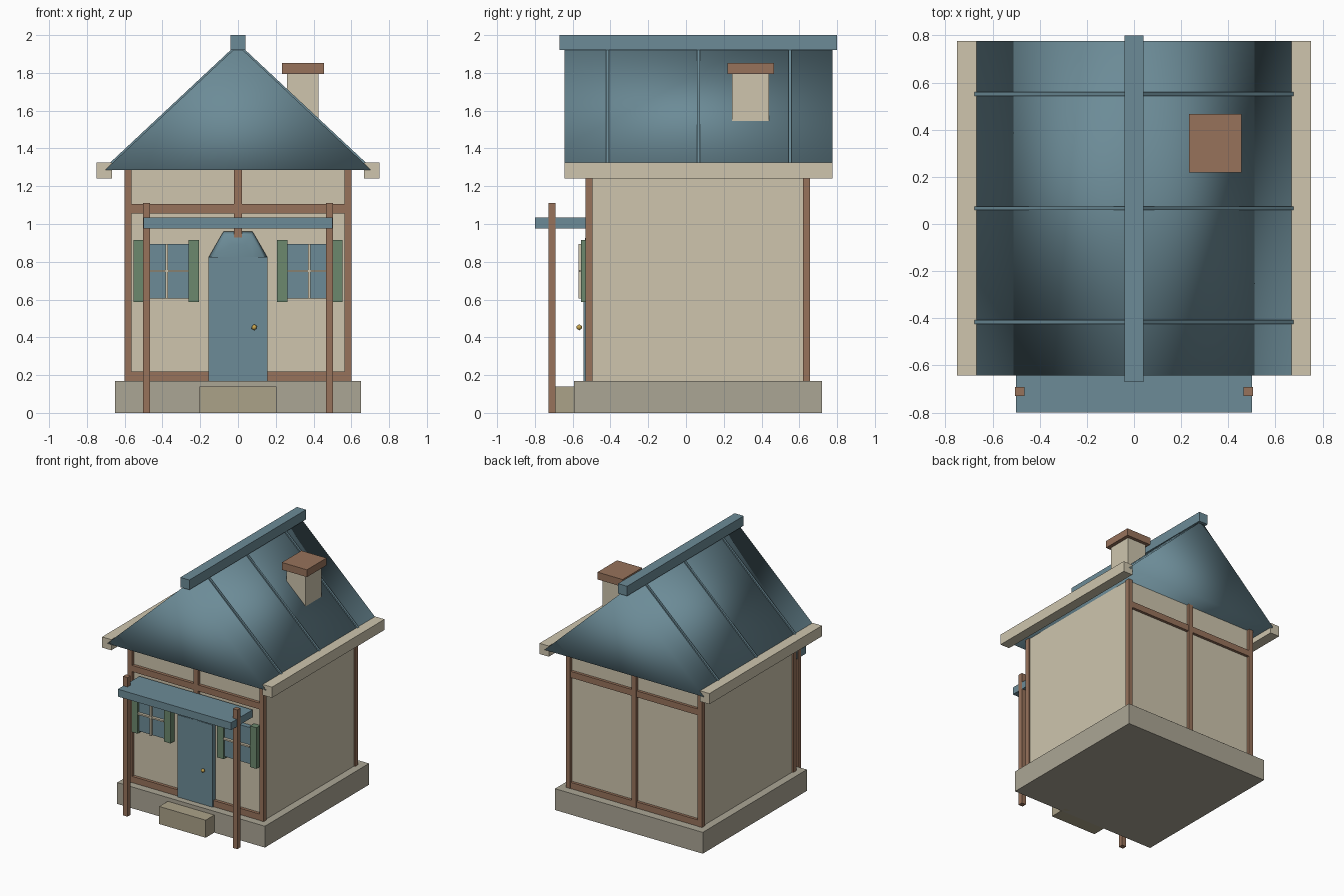
import bpy, bmesh, math
from mathutils import Matrix, Vector

if "Cube" in bpy.data.objects:
    bpy.data.objects.remove(bpy.data.objects["Cube"])


def mat(name, r, g, b):
    m = bpy.data.materials.new(name)
    m.diffuse_color = (r, g, b, 1)
    m.use_nodes = True
    m.node_tree.nodes["Principled BSDF"].inputs["Base Color"].default_value = m.diffuse_color
    return m


BLUE = mat("slate_blue", .15, .26, .31)
CREAM = mat("cream", .62, .56, .42)
BROWN = mat("timber_brown", .31, .17, .105)
STONE = mat("stone", .41, .38, .30)
TAN = mat("step_tan", .41, .36, .25)
GREEN = mat("shutter_green", .15, .25, .155)
GOLD = mat("brass", .58, .38, .08)


def finish(name, bm, material, smooth=False):
    bmesh.ops.recalc_face_normals(bm, faces=bm.faces)
    for f in bm.faces:
        f.smooth = smooth
    me = bpy.data.meshes.new(name)
    bm.to_mesh(me)
    bm.free()
    me.materials.append(material)
    ob = bpy.data.objects.new(name, me)
    bpy.context.collection.objects.link(ob)
    return ob


def box(name, x, y, z, material):
    """Box from (min, max) ranges on each axis."""
    bm = bmesh.new()
    bmesh.ops.create_cube(bm, size=1)
    for v in bm.verts:
        v.co = [r[0] if c < 0 else r[1] for r, c in zip((x, y, z), v.co)]
    return finish(name, bm, material)


def pair(name, x, y, z, material):
    """Two boxes mirrored across x = 0."""
    box(name + "_right", x, y, z, material)
    box(name + "_left", (-x[1], -x[0]), y, z, material)


def prism(name, profile, y0, y1, material, smooth=False):
    """Extrude an xz profile along y."""
    bm = bmesh.new()
    face = bm.faces.new([bm.verts.new((x, y0, z)) for x, z in profile])
    ext = bmesh.ops.extrude_face_region(bm, geom=[face])["geom"]
    moved = [v for v in ext if isinstance(v, bmesh.types.BMVert)]
    bmesh.ops.translate(bm, verts=moved, vec=(0, y1 - y0, 0))
    return finish(name, bm, material, smooth)


# Base, step and walls
box("foundation", (-.652, .652), (-.592, .72), (0, .17), STONE)
box("front_step", (-.205, .205), (-.70, -.55), (0, .14), TAN)
box("walls", (-.59, .59), (-.507, .632), (.17, 1.29), CREAM)

# Timber framing on both gable ends
for side, y in (("front", (-.533, -.495)), ("back", (.62, .656))):
    pair(side + "_corner_post", (.563, .60), y, (.17, 1.29), BROWN)
    box(side + "_centre_post", (-.02, .02), y, (.17, 1.29), BROWN)
    for part, z in (("sill_beam", (.17, .22)), ("cross_beam", (1.055, 1.105))):
        box(side + "_" + part, (-.575, .575), (y[0] + .002, y[1] - .002), z, BROWN)

# Roof: smooth-shaded closed prism
EAVE, APEX, HALF = 1.285, 1.945, .705
prism("roof", [(-HALF, EAVE), (HALF, EAVE), (0, APEX)], -.643, .776, BLUE, True)

# Seams lying on each roof slope
slope = Vector((HALF, EAVE - APEX)).normalized()
normal = Vector((-slope.y, slope.x))
top, low = Vector((0, APEX)), Vector((HALF - .022, EAVE + .022))
for i, y in enumerate((-.415, .067, .551)):
    for side, s in (("right", 1), ("left", -1)):
        pts = [top - normal * .008, low - normal * .008,
               low + normal * .009, top + normal * .009]
        prism(f"roof_seam_{side}_{i + 1}", [(s * p.x, p.y) for p in pts],
              y - .008, y + .008, BLUE)

box("ridge_cap", (-.04, .04), (-.67, .80), (1.922, 2.0), BLUE)
pair("eave_board", (.668, .75), (-.643, .776), (1.24, 1.325), CREAM)

# Chimney
box("chimney", (.26, .427), (.243, .44), (1.45, 1.80), CREAM)
box("chimney_cap", (.234, .455), (.219, .466), (1.795, 1.853), BROWN)

# Door with a low-poly domed top and a knob
box("door", (-.155, .155), (-.543, -.50), (.17, .825), BLUE)
bm = bmesh.new()
bmesh.ops.create_uvsphere(bm, u_segments=6, v_segments=6, radius=1)
bmesh.ops.transform(bm, verts=bm.verts, matrix=Matrix.Translation((0, -.518, .825))
                    @ Matrix.Diagonal((.155, .025, .155, 1))
                    @ Matrix.Rotation(math.radians(90), 4, 'Y')
                    @ Matrix.Rotation(math.radians(90), 4, 'X'))
finish("door_arch", bm, BLUE, True)
bm = bmesh.new()
bmesh.ops.create_icosphere(bm, subdivisions=1, radius=.016,
                           matrix=Matrix.Translation((.086, -.565, .453)))
finish("door_knob", bm, GOLD, True)

# Windows, glazing bars and shutters
pair("window_pane", (.262, .492), (-.545, -.50), (.605, .895), BLUE)
pair("window_upright_bar", (.371, .385), (-.568, -.54), (.605, .895), CREAM)
pair("window_cross_bar", (.262, .492), (-.566, -.54), (.745, .757), CREAM)
pair("inner_shutter", (.206, .262), (-.556, -.50), (.587, .915), GREEN)
pair("outer_shutter", (.496, .552), (-.556, -.50), (.587, .915), GREEN)

# Porch
pair("porch_post", (.465, .504), (-.729, -.691), (0, 1.11), BROWN)
box("porch_roof", (-.50, .50), (-.80, -.53), (.976, 1.035), BLUE)
